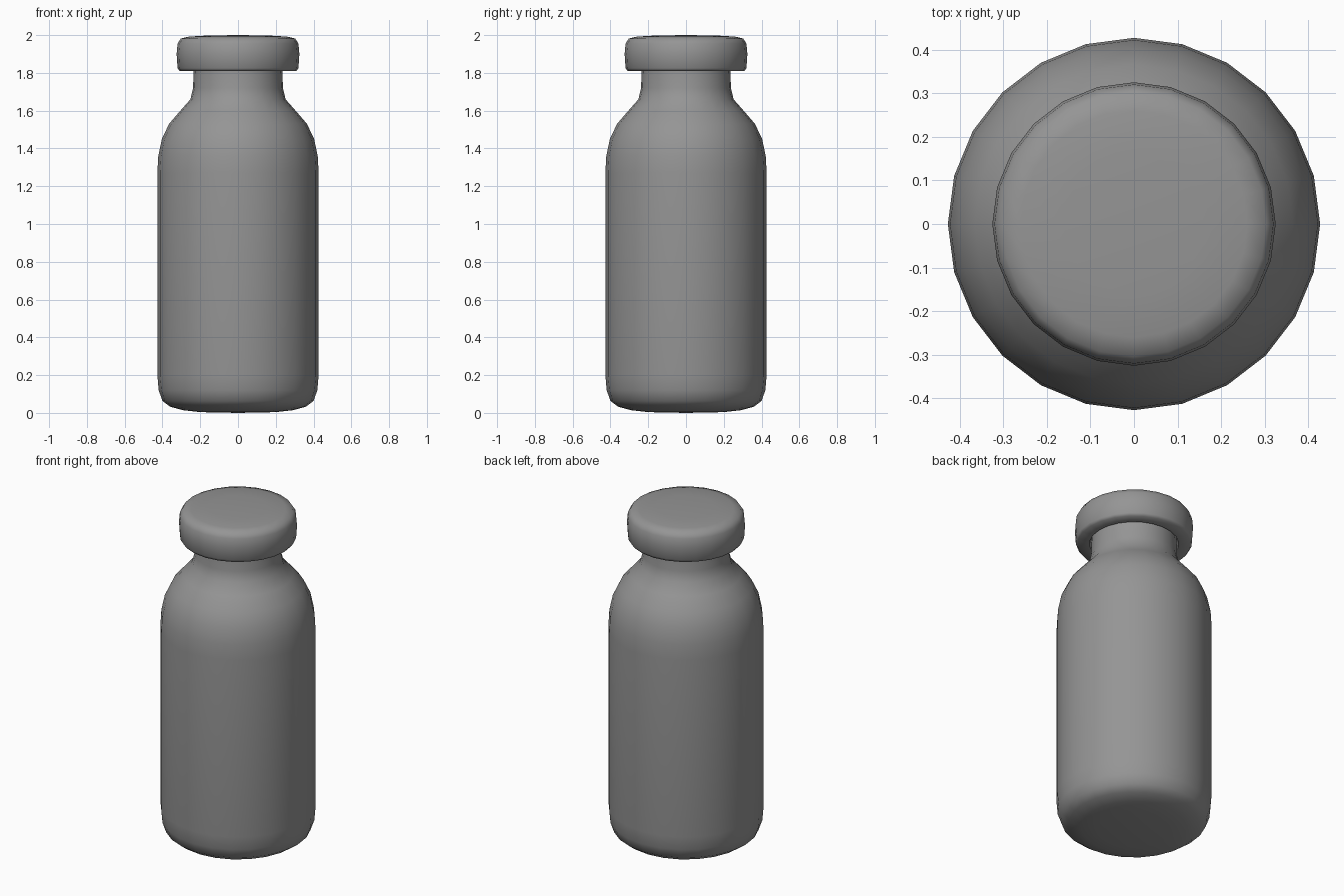
import bpy, bmesh, math

cube = bpy.data.objects.get("Cube")
if cube:
    bpy.data.objects.remove(cube, do_unlink=True)

SIDES = 24

grey = bpy.data.materials.new("plain_grey")
grey.use_nodes = True
colour = (0.3, 0.3, 0.3, 1)
grey.diffuse_color = colour
grey.node_tree.nodes["Principled BSDF"].inputs["Base Color"].default_value = colour


def lathe(name, profile, sharp_angle):
    """Spin an (r, z) profile around z into a smooth-shaded object."""
    bm = bmesh.new()
    verts = [bm.verts.new((r, 0, z)) for r, z in profile]
    edges = [bm.edges.new(pair) for pair in zip(verts, verts[1:])]
    bmesh.ops.spin(bm, geom=verts + edges, cent=(0, 0, 0), axis=(0, 0, 1),
                   angle=math.tau, steps=SIDES, use_merge=True)
    bmesh.ops.remove_doubles(bm, verts=bm.verts, dist=0.0005)
    bmesh.ops.recalc_face_normals(bm, faces=bm.faces)
    mesh = bpy.data.meshes.new(name)
    bm.to_mesh(mesh)
    bm.free()
    mesh.materials.append(grey)
    obj = bpy.data.objects.new(name, mesh)
    bpy.context.collection.objects.link(obj)
    bpy.ops.object.select_all(action='DESELECT')
    obj.select_set(True)
    bpy.context.view_layer.objects.active = obj
    bpy.ops.object.shade_smooth_by_angle(angle=math.radians(sharp_angle))


# Bottle: rounded base, straight wall, curved shoulder and narrow neck
lathe("bottle_body", [
    (0, 0), (0.2, 0.004), (0.29, 0.014), (0.36, 0.033), (0.4, 0.063),
    (0.42, 0.12), (0.427, 0.2), (0.427, 1.27), (0.422, 1.36), (0.403, 1.45),
    (0.365, 1.53), (0.305, 1.6), (0.252, 1.66), (0.238, 1.72), (0.234, 1.84),
], 60)

# Cap: flat underside with an opening around the neck, softly rounded top
lathe("bottle_cap", [
    (0.234, 1.84), (0.245, 1.81), (0.31, 1.81), (0.32, 1.825), (0.325, 1.9),
    (0.32, 1.955), (0.303, 1.982), (0.26, 1.992), (0.16, 1.998), (0, 2),
], 60)
